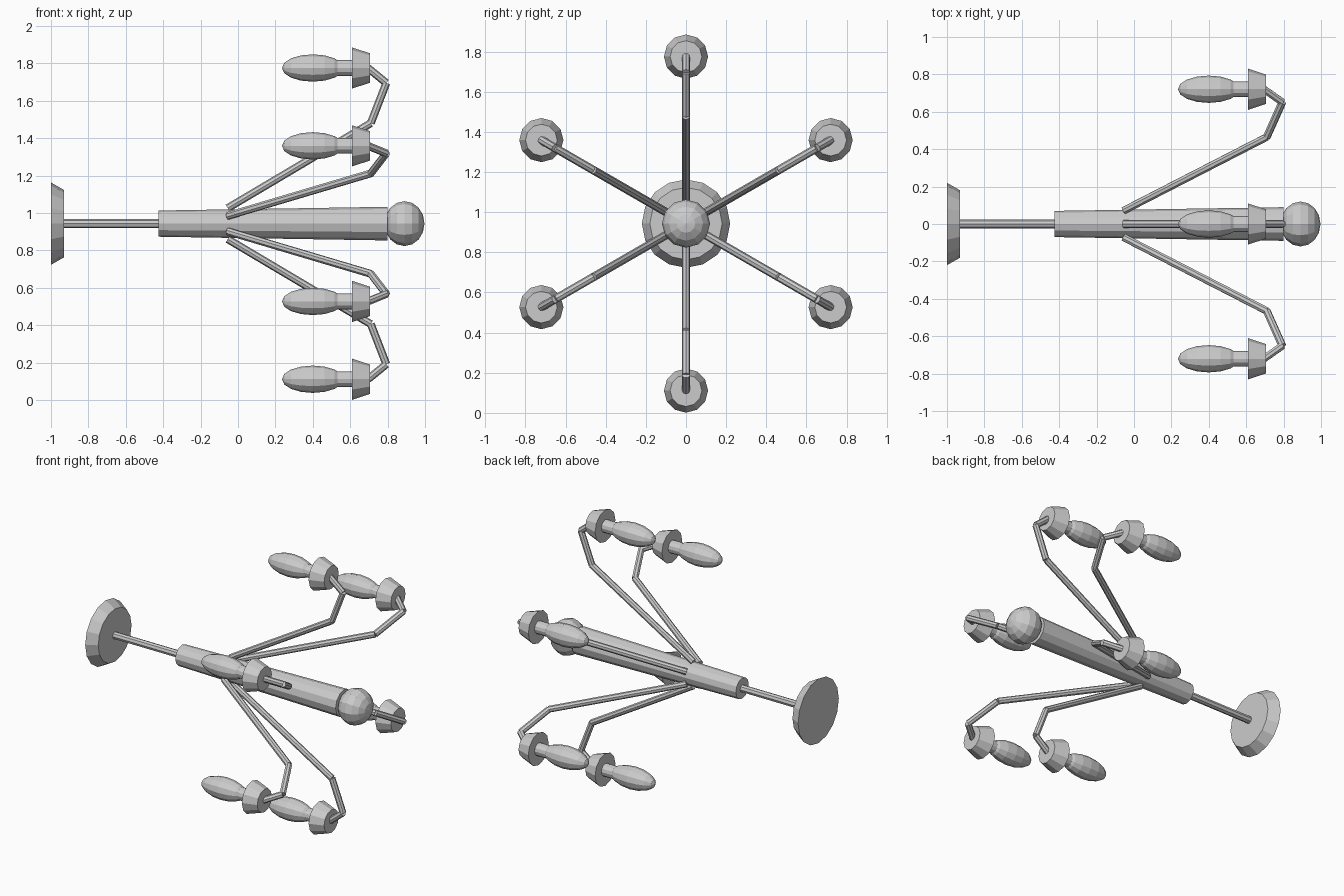
import bpy, bmesh, math
from mathutils import Vector, Matrix

if "Cube" in bpy.data.objects:
    bpy.data.objects.remove(bpy.data.objects["Cube"])

AXIS_Z = 0.943   # height of the lamp's long axis, which runs along x


def finish(name, bm, angle=0.0):
    bmesh.ops.recalc_face_normals(bm, faces=bm.faces)
    me = bpy.data.meshes.new(name)
    bm.to_mesh(me)
    bm.free()
    return place(name, me, angle)


def place(name, me, angle):
    ob = bpy.data.objects.new(name, me)
    ob.location.z = AXIS_Z
    ob.rotation_euler.x = angle
    bpy.context.collection.objects.link(ob)
    return ob


def lathe(bm, profile, offset=0.0, sides=12):
    """Revolve (x, radius) points about a line parallel to x at z = offset."""
    rings = []
    for x, r in profile:
        if r < 1e-4:
            rings.append([bm.verts.new((x, 0, offset))])
        else:
            rings.append([bm.verts.new((x, r * math.sin(2 * math.pi * i / sides),
                                        offset + r * math.cos(2 * math.pi * i / sides)))
                          for i in range(sides)])
    for a, b in zip(rings, rings[1:]):
        for i in range(sides):
            j = (i + 1) % sides
            if len(a) == 1:
                bm.faces.new((a[0], b[i], b[j]))
            elif len(b) == 1:
                bm.faces.new((a[i], a[j], b[0]))
            else:
                bm.faces.new((a[i], a[j], b[j], b[i]))
    for ring in (rings[0], rings[-1]):
        if len(ring) > 1:
            bm.faces.new(ring)


def ellipsoid(cx, half_length, radius, steps=8):
    return [(cx - half_length * math.cos(math.pi * i / steps),
             radius * math.sin(math.pi * i / steps)) for i in range(steps + 1)]


def tube(bm, p, q, radius, sides=8):
    p, q = Vector(p), Vector(q)
    rot = (q - p).to_track_quat('Z', 'Y').to_matrix().to_4x4()
    bmesh.ops.create_cone(bm, cap_ends=True, segments=sides, radius1=radius, radius2=radius,
                          depth=(q - p).length, matrix=Matrix.Translation((p + q) / 2) @ rot)


# central stem parts
for name, profile, sides in (
        ("ceiling_plate", [(-1.0, 0.22), (-0.93, 0.18)], 16),
        ("hanging_rod", [(-0.94, 0.024), (-0.42, 0.024)], 8),
        ("central_column", [(-0.425, 0.07), (0.80, 0.09)], 12),
        ("end_ball", ellipsoid(0.89, 0.107, 0.12), 12)):
    bm = bmesh.new()
    lathe(bm, profile, sides=sides)
    finish(name, bm)

# one bent arm, cup and bulb, built straight up from the axis
R = 0.832
bm = bmesh.new()
path = [(-0.055, 0, 0.083), (0.71, 0, 0.465 / math.cos(math.pi / 6)),
        (0.793, 0, 0.752), (0.695, 0, R)]
for p, q in zip(path, path[1:]):
    tube(bm, p, q, 0.021)
arm = finish("arm_1", bm)

bm = bmesh.new()
lathe(bm, [(0.61, 0.11), (0.705, 0.079)], R)
cup = finish("cup_1", bm)

bm = bmesh.new()
lathe(bm, [(0.52, 0.042), (0.62, 0.042)], R)
holder = finish("bulb_holder_1", bm)

bm = bmesh.new()
lathe(bm, ellipsoid(0.40, 0.165, 0.073), R)
bulb = finish("bulb_1", bm)

# repeat the arm group around the axis
for k in range(1, 6):
    for ob in (arm, cup, holder, bulb):
        place(ob.name.replace("_1", f"_{k + 1}"), ob.data, k * math.pi / 3)
